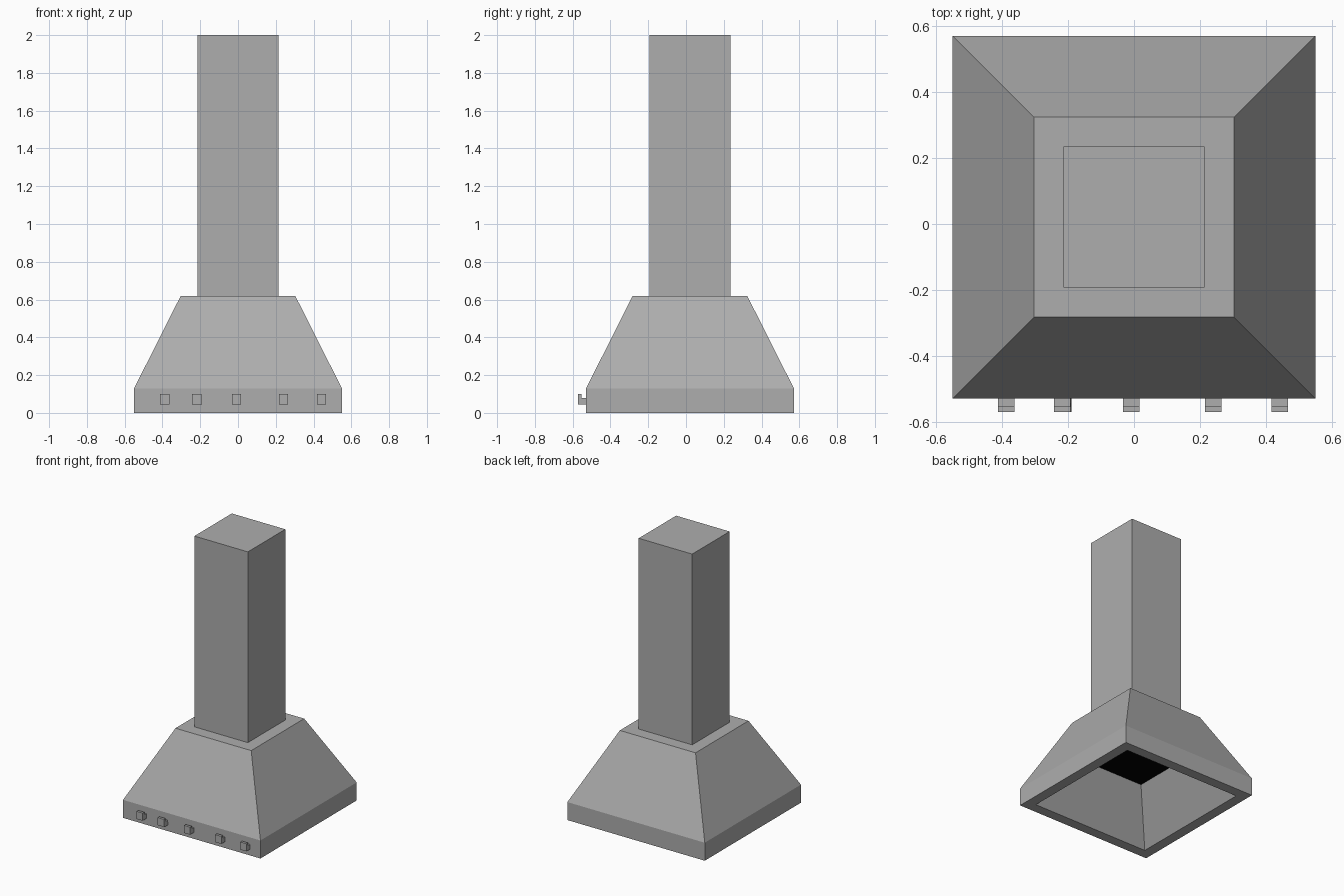
import bpy, bmesh

if "Cube" in bpy.data.objects:
    bpy.data.objects.remove(bpy.data.objects["Cube"])

CY = 0.021  # depth centre of the hood, the knobs stick out in front


def material(name, value):
    mat = bpy.data.materials.new(name)
    mat.diffuse_color = (value, value, value, 1.0)
    mat.use_nodes = True
    mat.node_tree.nodes["Principled BSDF"].inputs["Base Color"].default_value = mat.diffuse_color
    return mat


STEEL = material("dark_steel", 0.42)
BLACK = material("intake_black", 0.0)


def make_object(name, bm, mat=STEEL):
    bmesh.ops.recalc_face_normals(bm, faces=bm.faces)
    mesh = bpy.data.meshes.new(name)
    bm.to_mesh(mesh)
    bm.free()
    mesh.materials.append(mat)
    obj = bpy.data.objects.new(name, mesh)
    bpy.context.collection.objects.link(obj)
    return obj


def square_loft(name, rings, cap_start=False, cap_end=False, mat=STEEL):
    """Skin a stack of square rings given as (half width, height)."""
    bm = bmesh.new()
    loops = [[bm.verts.new((sx * h, CY + sy * h, z))
              for sx, sy in ((-1, -1), (1, -1), (1, 1), (-1, 1))]
             for h, z in rings]
    for a, b in zip(loops, loops[1:]):
        for i in range(4):
            j = (i + 1) % 4
            bm.faces.new((a[i], a[j], b[j], b[i]))
    if cap_start:
        bm.faces.new(loops[0][::-1])
    if cap_end:
        bm.faces.new(loops[-1])
    return make_object(name, bm, mat)


def knob(name, x, flare=0.0):
    """L-shaped side profile extruded across its width."""
    profile = [(-0.529, 0.045), (-0.571, 0.045), (-0.571, 0.10),
               (-0.552, 0.10), (-0.552, 0.08), (-0.529, 0.08)]
    bm = bmesh.new()
    left = [bm.verts.new((x - 0.025, y, z)) for y, z in profile]
    right = [bm.verts.new((x + 0.025 + (flare if z < 0.06 else 0), y, z))
             for y, z in profile]
    bm.faces.new(left)
    bm.faces.new(right[::-1])
    n = len(profile)
    for i in range(n):
        j = (i + 1) % n
        bm.faces.new((left[i], right[i], right[j], left[j]))
    return make_object(name, bm)


# Hood canopy: inner slope, bottom rim, vertical band, outer slope, flat top
square_loft("hood_canopy", [(0.27, 0.34), (0.475, 0.0), (0.55, 0.0),
                            (0.55, 0.13), (0.303, 0.62)], cap_end=True)

# Dark intake panel at the top of the inner slope
square_loft("intake_panel", [(0.27, 0.345), (0.27, 0.34)],
            cap_start=True, cap_end=True, mat=BLACK)

# Chimney duct
square_loft("chimney", [(0.214, 0.62), (0.214, 2.0)], cap_end=True)

# Control knobs along the front band
for i, (x, flare) in enumerate([(-0.388, 0), (-0.218, 0.003), (-0.008, 0),
                                (0.241, 0), (0.442, 0)]):
    knob(f"control_knob_{i + 1}", x, flare)
